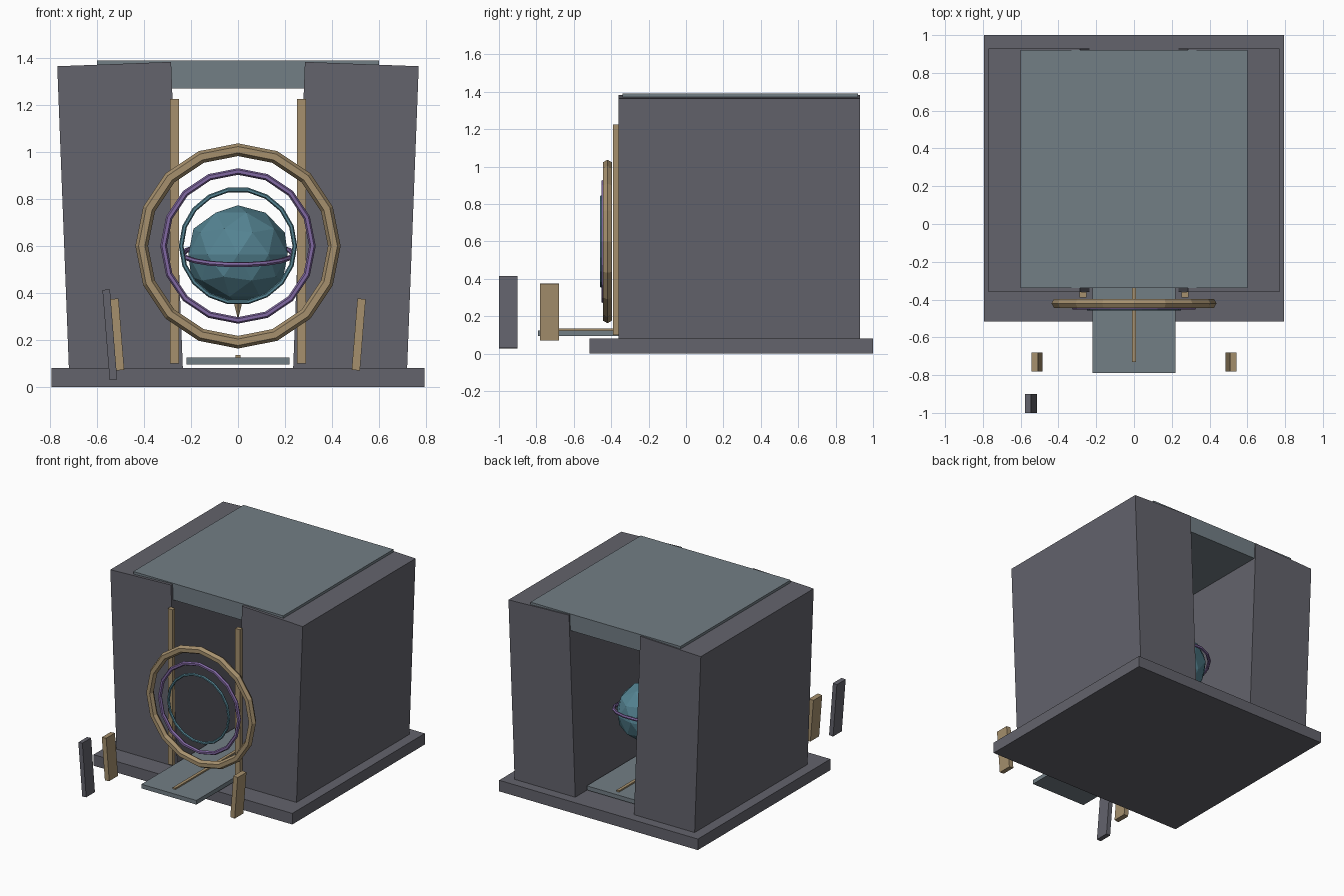
import bpy
from math import radians

if "Cube" in bpy.data.objects:
    bpy.data.objects.remove(bpy.data.objects["Cube"])


def mat(name, rgb):
    m = bpy.data.materials.new(name)
    m.diffuse_color = (*rgb, 1)
    m.use_nodes = True
    m.node_tree.nodes["Principled BSDF"].inputs["Base Color"].default_value = m.diffuse_color
    return m


STONE = mat("dark_stone", (0.125, 0.125, 0.15))
SLATE = mat("slate", (0.17, 0.21, 0.235))
BRASS = mat("brass", (0.38, 0.28, 0.155))
VIOLET = mat("violet", (0.22, 0.14, 0.36))
TEAL = mat("teal", (0.09, 0.23, 0.29))


def finish(name, m):
    o = bpy.context.object
    o.name = name
    o.data.materials.append(m)
    return o


def box(name, center, size, m, tilt=0):
    # tilt leans the box sideways, about the y axis (degrees)
    bpy.ops.mesh.primitive_cube_add(size=1, location=center)
    o = finish(name, m)
    o.scale = size
    o.rotation_euler.y = radians(tilt)
    return o


def ring(name, center, major, minor, segs, m, pitch=90):
    bpy.ops.mesh.primitive_torus_add(
        location=center, rotation=(radians(pitch), 0, 0), major_radius=major,
        minor_radius=minor, major_segments=segs, minor_segments=6)
    return finish(name, m)


# Foundation, roof slab and walkway through the gate
box("base_slab", (0, 0.2425, 0.04), (1.59, 1.515, 0.08), STONE)
box("roof_slab", (0, 0.29, 1.33), (1.2, 1.26, 0.12), SLATE)
box("walkway", (0, 0.015, 0.11), (0.44, 1.61, 0.03), SLATE)
box("walkway_inlay", (0, 0.025, 0.129), (0.022, 1.51, 0.012), BRASS)

# Mirrored leaning walls, door trims and outer marker posts
for side, s in (("left", -1), ("right", 1)):
    box(side + "_wall", (s * 0.502, 0.285, 0.715), (0.485, 1.29, 1.32), STONE, s * 2.2)
    box(side + "_door_trim", (s * 0.27, -0.375, 0.6625), (0.038, 0.03, 1.125), BRASS)
    box(side + "_marker_post", (s * 0.514, -0.73, 0.223), (0.035, 0.1, 0.305), BRASS, s * 4.6)
box("outer_marker_post", (-0.546, -0.95, 0.222), (0.032, 0.1, 0.385), STONE, -4.6)

# Concentric gate rings
ring("outer_ring", (0, -0.42, 0.6), 0.41, 0.027, 16, BRASS)
ring("middle_ring", (0, -0.44, 0.6), 0.317, 0.014, 16, VIOLET)
ring("inner_ring", (0, -0.45, 0.6), 0.242, 0.010, 18, TEAL)

# Faceted globe inside with its tilted orbit ring and pointer
bpy.ops.mesh.primitive_ico_sphere_add(subdivisions=2, radius=0.21, location=(0, 0.42, 0.563))
globe = finish("globe", TEAL)
globe.scale.x = 1.06
ring("globe_orbit_ring", (0, 0.42, 0.565), 0.236, 0.011, 18, VIOLET, 11)
bpy.ops.mesh.primitive_cone_add(vertices=6, radius1=0.022, depth=0.08,
                                location=(0, 0.42, 0.325), rotation=(radians(180), 0, 0))
finish("globe_pointer", BRASS)
